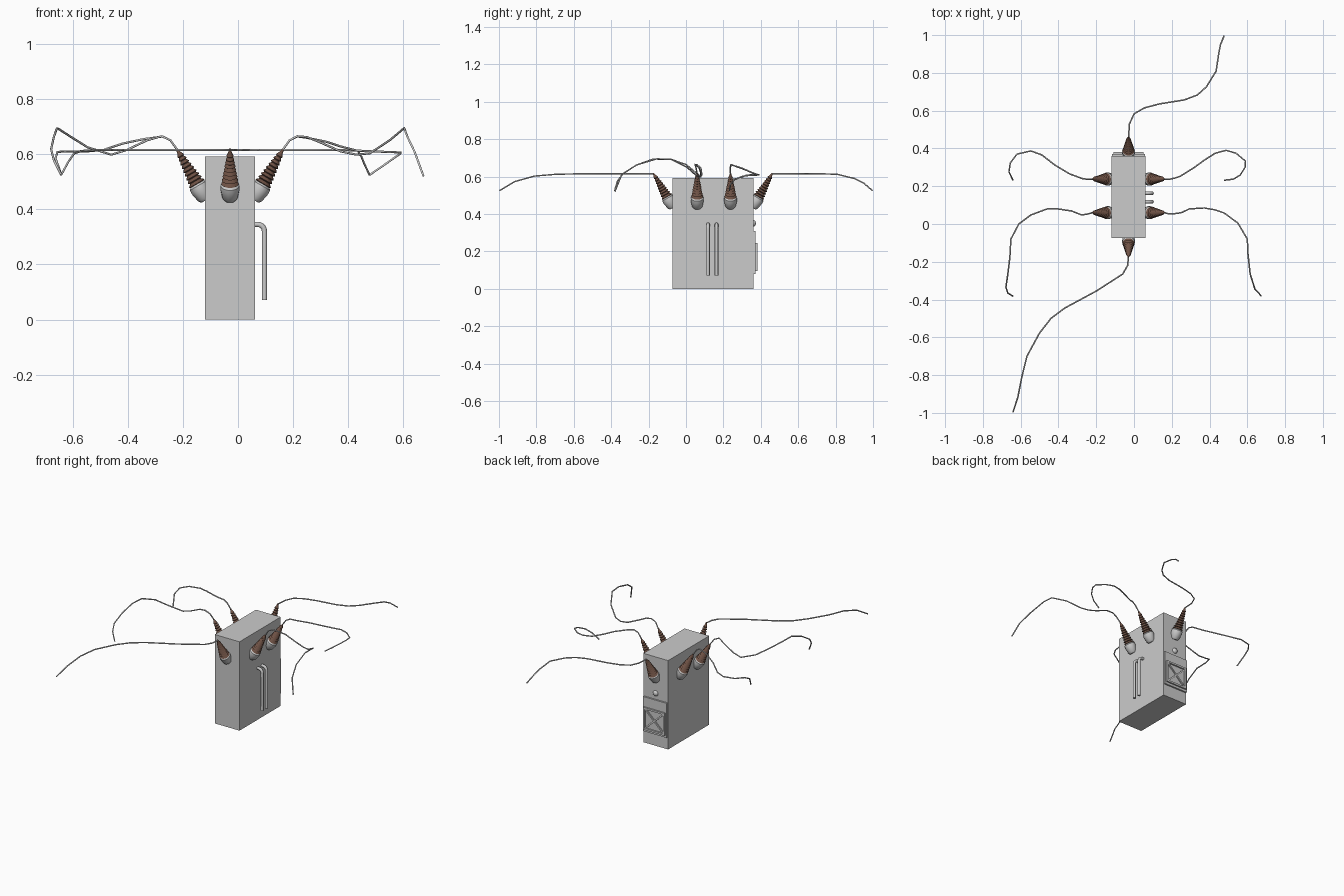
import bpy, bmesh
from math import radians, cos, sin, pi
from mathutils import Vector, Matrix

if "Cube" in bpy.data.objects:
    bpy.data.objects.remove(bpy.data.objects["Cube"])

CX = -0.029                      # centre of the tank in x
X0, X1, Y0, Y1, H = -0.12, 0.062, -0.073, 0.36, 0.592

brown = bpy.data.materials.new("brown_ceramic")
brown.diffuse_color = (0.16, 0.085, 0.06, 1)
brown.use_nodes = True
brown.node_tree.nodes["Principled BSDF"].inputs["Base Color"].default_value = brown.diffuse_color


def finish(bm, name, mat=None, angle=None):
    bmesh.ops.recalc_face_normals(bm, faces=bm.faces)
    me = bpy.data.meshes.new(name)
    bm.to_mesh(me)
    bm.free()
    if angle:
        me.shade_smooth()
        me.set_sharp_from_angle(angle=radians(angle))
    if mat:
        me.materials.append(mat)
    ob = bpy.data.objects.new(name, me)
    bpy.context.collection.objects.link(ob)
    return ob


def add_box(bm, lo, hi, rot=None):
    lo, hi = Vector(lo), Vector(hi)
    m = Matrix.Translation((lo + hi) / 2)
    if rot:
        m = m @ rot
    bmesh.ops.create_cube(bm, size=1, matrix=m @ Matrix.Diagonal((*(hi - lo), 1)))


def lathe(name, profile, base, axis, mat=None, sides=14):
    """Spin (radius, height) points about an axis through base."""
    bm = bmesh.new()
    m = Matrix.Translation(base) @ Vector((0, 0, 1)).rotation_difference(axis).to_matrix().to_4x4()
    rings = [[bm.verts.new(m @ Vector((r * cos(2 * pi * i / sides), r * sin(2 * pi * i / sides), t)))
              for i in range(sides)] for r, t in profile]
    for a, b in zip(rings, rings[1:]):
        for i in range(sides):
            j = (i + 1) % sides
            bm.faces.new((a[i], a[j], b[j], b[i]))
    bm.faces.new(rings[0])
    bm.faces.new(rings[-1])
    return finish(bm, name, mat, 35)


def tube(name, pts, r, res=1):
    """Round tube along a polyline, turned into a mesh."""
    cu = bpy.data.curves.new(name, "CURVE")
    cu.dimensions = "3D"
    cu.bevel_depth, cu.bevel_resolution, cu.use_fill_caps = r, res, True
    sp = cu.splines.new("POLY")
    sp.points.add(len(pts) - 1)
    for p, co in zip(sp.points, pts):
        p.co = (*co, 1)
    ob = bpy.data.objects.new(name, cu)
    bpy.context.collection.objects.link(ob)
    return ob


# Tank
bm = bmesh.new()
add_box(bm, (X0, Y0, 0), (X1, Y1, H))
finish(bm, "tank")

# Bushings: grey collar and ribbed ceramic cone, tilted 30 degrees outward
collar = [(0.02, -0.01), (0.028, 0.0), (0.035, 0.035), (0.034, 0.05), (0.022, 0.062)]
ribs = []
N = 9
for i in range(N):
    t = 0.055 + i * 0.0145
    r = 0.032 - 0.0024 * i
    ribs += [(r * 0.72, t), (r, t + 0.004), (r * 0.9, t + 0.008)]
ribs += [(0.007, 0.188), (0.003, 0.205)]

places = {
    "right_front": ((X1, 0.06), (1, 0)), "right_back": ((X1, 0.238), (1, 0)),
    "left_front": ((X0, 0.06), (-1, 0)), "left_back": ((X0, 0.238), (-1, 0)),
    "front": ((CX, Y0), (0, -1)), "back": ((CX, Y1), (0, 1)),
}
tips = {}
for name, ((x, y), (dx, dy)) in places.items():
    base = Vector((x, y, 0.442))
    axis = Vector((dx * 0.5, dy * 0.5, 0.866))
    lathe(name + "_bushing_collar", collar, base, axis)
    lathe(name + "_bushing", ribs, base, axis, brown)
    tips[name] = tuple(base + axis * 0.2)

# Loose wires leaving each bushing tip
wires = {
    "front": [(-.034, -.22, .615), (-.06, -.265, .615), (-.2, -.355, .615), (-.367, -.445, .615),
              (-.44, -.5, .615), (-.5, -.577, .615), (-.567, -.7, .612), (-.594, -.81, .603),
              (-.615, -.917, .573), (-.641, -.997, .525)],
    "back": [(-.024, .53, .615), (0, .583, .615), (.055, .615, .615), (.135, .636, .615),
             (.266, .657, .615), (.335, .683, .615), (.383, .726, .615), (.435, .81, .612),
             (.448, .9, .59), (.458, .95, .565), (.477, .997, .525)],
    "right_front": [(.187, .053, .65), (.215, .055, .665), (.25, .06, .662), (.293, .08, .645),
                    (.372, .085, .61), (.43, .075, .598), (.478, .058, .603), (.55, .005, .65),
                    (.6, -.08, .692), (.603, -.155, .695), (.615, -.265, .662), (.64, -.344, .61),
                    (.673, -.38, .52)],
    "right_back": [(.187, .237, .65), (.215, .243, .664), (.245, .253, .66), (.32, .3, .645),
                   (.372, .338, .628), (.43, .375, .613), (.488, .39, .61), (.54, .375, .608),
                   (.59, .333, .606), (.588, .3, .601), (.562, .259, .583), (.525, .237, .557),
                   (.478, .232, .525)],
}
# left wires roughly mirror the right ones, ending a little further out
wires["left_front"] = [(-.245, .053, .65), (-.277, .048, .665), (-.33, .069, .65), (-.404, .08, .615),
                       (-.46, .08, .598), (-.546, .048, .625), (-.61, 0, .665), (-.652, -.08, .692),
                       (-.657, -.175, .694), (-.668, -.265, .662), (-.678, -.334, .618),
                       (-.668, -.366, .578), (-.641, -.382, .524)]
wires["left_back"] = [(-.245, .237, .65), (-.272, .24, .664), (-.34, .265, .655), (-.42, .313, .638),
                      (-.488, .366, .615), (-.546, .387, .61), (-.62, .37, .61), (-.655, .323, .608),
                      (-.662, .276, .585), (-.641, .232, .525)]
for name, pts in wires.items():
    tube(name + "_wire", [tips[name]] + pts, 0.004)

# Two bent pipes on the right side
for i, y in enumerate((0.118, 0.163)):
    bend = [(0.071 + 0.025 * sin(a), y, 0.320 + 0.025 * cos(a))
            for a in (radians(k * 18) for k in range(6))]
    tube(f"side_pipe_{i + 1}", [(X1 - 0.01, y, 0.345)] + bend + [(0.096, y, 0.07)], 0.0095, 2)

# Back access plate
bm = bmesh.new()
add_box(bm, (-0.117, Y1 - 0.01, 0.08), (0.059, 0.371, 0.31))
finish(bm, "back_plate")

# Raised frame with crossed braces on the plate
bm = bmesh.new()
fx0, fx1, fz0, fz1, w = -0.108, 0.05, 0.095, 0.245, 0.012
ya, yb = 0.365, 0.381
add_box(bm, (fx0, ya, fz0), (fx0 + w, yb, fz1))
add_box(bm, (fx1 - w, ya, fz0), (fx1, yb, fz1))
add_box(bm, (fx0 + w, ya, fz0), (fx1 - w, yb, fz0 + w))
add_box(bm, (fx0 + w, ya, fz1 - w), (fx1 - w, yb, fz1))
mx, mz = (fx0 + fx1) / 2, (fz0 + fz1) / 2
for s in (-1, 1):
    add_box(bm, (mx - 0.098, ya, mz - 0.005), (mx + 0.098, yb - 0.003, mz + 0.005),
            Matrix.Rotation(s * radians(43), 4, "Y"))
finish(bm, "back_cross_frame")

# Small round cap above the plate
lathe("back_cap", [(0.018, -0.005), (0.018, 0.003), (0.013, 0.01), (0.005, 0.013)],
      Vector((CX, Y1, 0.35)), Vector((0, 1, 0)))
